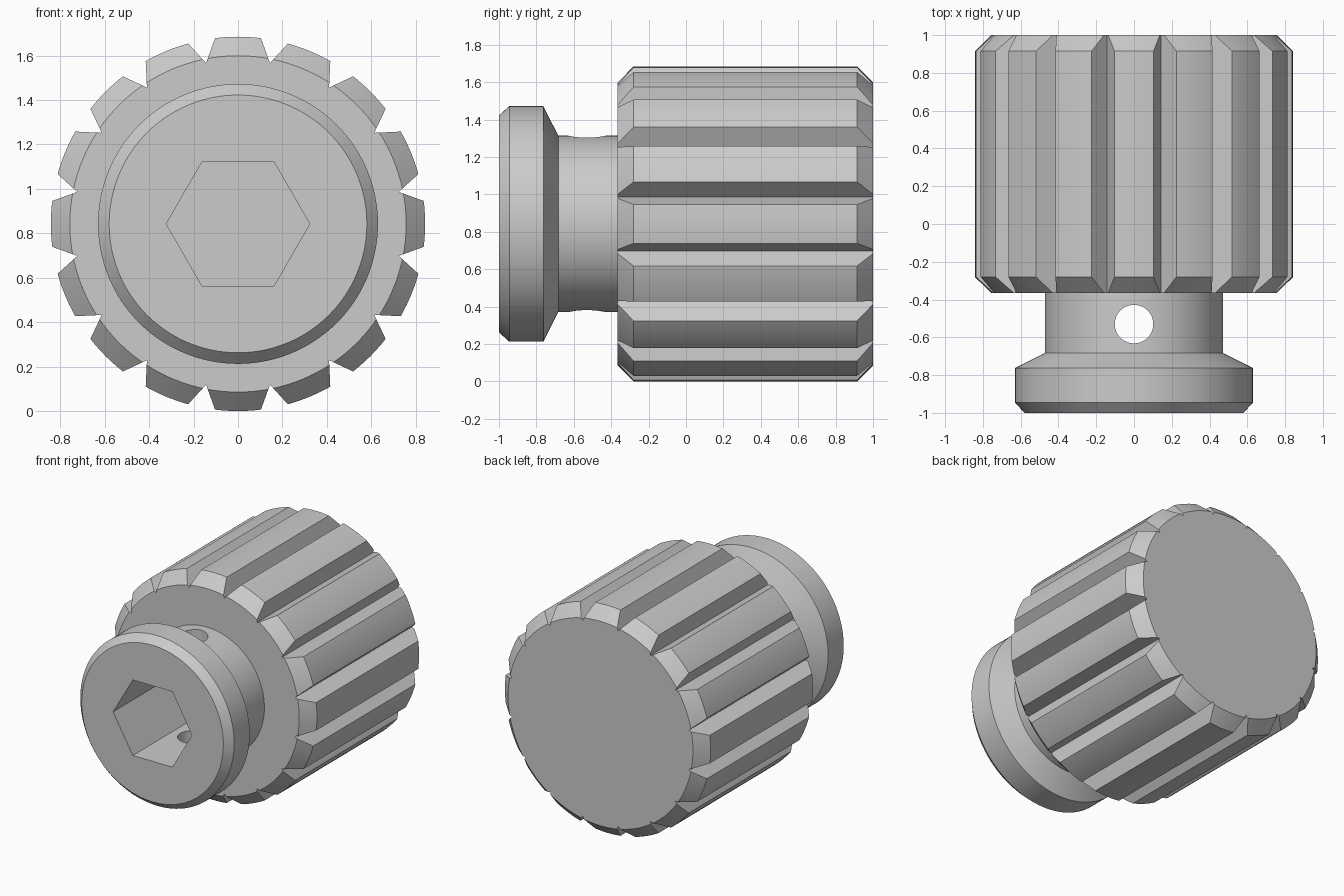
import bpy, bmesh
from math import sin, cos, pi, radians
from mathutils import Matrix, Vector

if "Cube" in bpy.data.objects:
    bpy.data.objects.remove(bpy.data.objects["Cube"])

R = 0.8425          # grip radius, also the axis height
TEETH = 16
SEGMENTS = 128

grey = bpy.data.materials.new("plain grey")
grey.use_nodes = True
grey.diffuse_color = (0.6, 0.6, 0.6, 1)
grey.node_tree.nodes["Principled BSDF"].inputs["Base Color"].default_value = (0.6, 0.6, 0.6, 1)


def finish(bm, name):
    bmesh.ops.recalc_face_normals(bm, faces=bm.faces)
    mesh = bpy.data.meshes.new(name)
    bm.to_mesh(mesh)
    bm.free()
    mesh.materials.append(grey)
    obj = bpy.data.objects.new(name, mesh)
    bpy.context.collection.objects.link(obj)
    return obj


def on_axis(r, angle, y):
    """Point at a radius and clockwise angle from the top of the axis."""
    return Vector((r * sin(angle), y, R + r * cos(angle)))


def lathe(name, profile):
    """Closed solid turned around the horizontal axis from (y, radius) pairs."""
    bm = bmesh.new()
    rings = [[bm.verts.new(on_axis(r, 2 * pi * i / SEGMENTS, y)) for i in range(SEGMENTS)]
             for y, r in profile]
    for a, b in zip(rings, rings[1:]):
        for i in range(SEGMENTS):
            j = (i + 1) % SEGMENTS
            bm.faces.new((a[i], a[j], b[j], b[i]))
    bm.faces.new(rings[0])
    bm.faces.new(rings[-1])
    return finish(bm, name)


def prism(bm, outline, y0, y1):
    """Extrude (radius, angle) points along the axis."""
    front, back = [[bm.verts.new(on_axis(r, a, y)) for r, a in outline] for y in (y0, y1)]
    n = len(outline)
    for i in range(n):
        j = (i + 1) % n
        bm.faces.new((front[i], front[j], back[j], back[i]))
    bm.faces.new(front)
    bm.faces.new(back)


def cut(target, cutter):
    cutter.hide_render = True
    mod = target.modifiers.new("cut", "BOOLEAN")
    mod.operation = "DIFFERENCE"
    mod.solver = "EXACT"
    mod.object = cutter
    bpy.context.view_layer.objects.active = target
    bpy.ops.object.modifier_apply(modifier=mod.name)
    bpy.data.objects.remove(cutter)


def smooth(obj):
    bpy.ops.object.select_all(action="DESELECT")
    obj.select_set(True)
    bpy.context.view_layer.objects.active = obj
    bpy.ops.object.shade_smooth_by_angle(angle=radians(20))


# Chamfered grip with V grooves between the teeth
grip = lathe("fluted_grip", [(-0.365, 0.757), (-0.28, R), (0.915, R), (1, 0.757)])
bm = bmesh.new()
for i in range(TEETH):
    mid = (i + 0.5) * 2 * pi / TEETH
    half = radians(6.9)
    prism(bm, [(0.738, mid), (0.93, mid + half), (0.93, mid - half)], -0.6, 1.2)
cut(grip, finish(bm, "groove_cutter"))

# Flanged collar in front of the grip
collar = lathe("flanged_collar", [(-1, 0.58), (-0.945, 0.63), (-0.763, 0.63),
                                  (-0.683, 0.472), (-0.365, 0.472)])

# Hexagonal socket through the collar, ending at the grip
bm = bmesh.new()
prism(bm, [(0.323, pi / 2 + k * pi / 3) for k in range(6)], -1.2, -0.2)
cut(collar, finish(bm, "socket_cutter"))

# Vertical cross hole through the neck
bm = bmesh.new()
bmesh.ops.create_cone(bm, cap_ends=True, segments=48, radius1=0.102, radius2=0.102,
                      depth=2, matrix=Matrix.Translation((0, -0.53, R)))
cut(collar, finish(bm, "hole_cutter"))

for part in (grip, collar):
    smooth(part)
